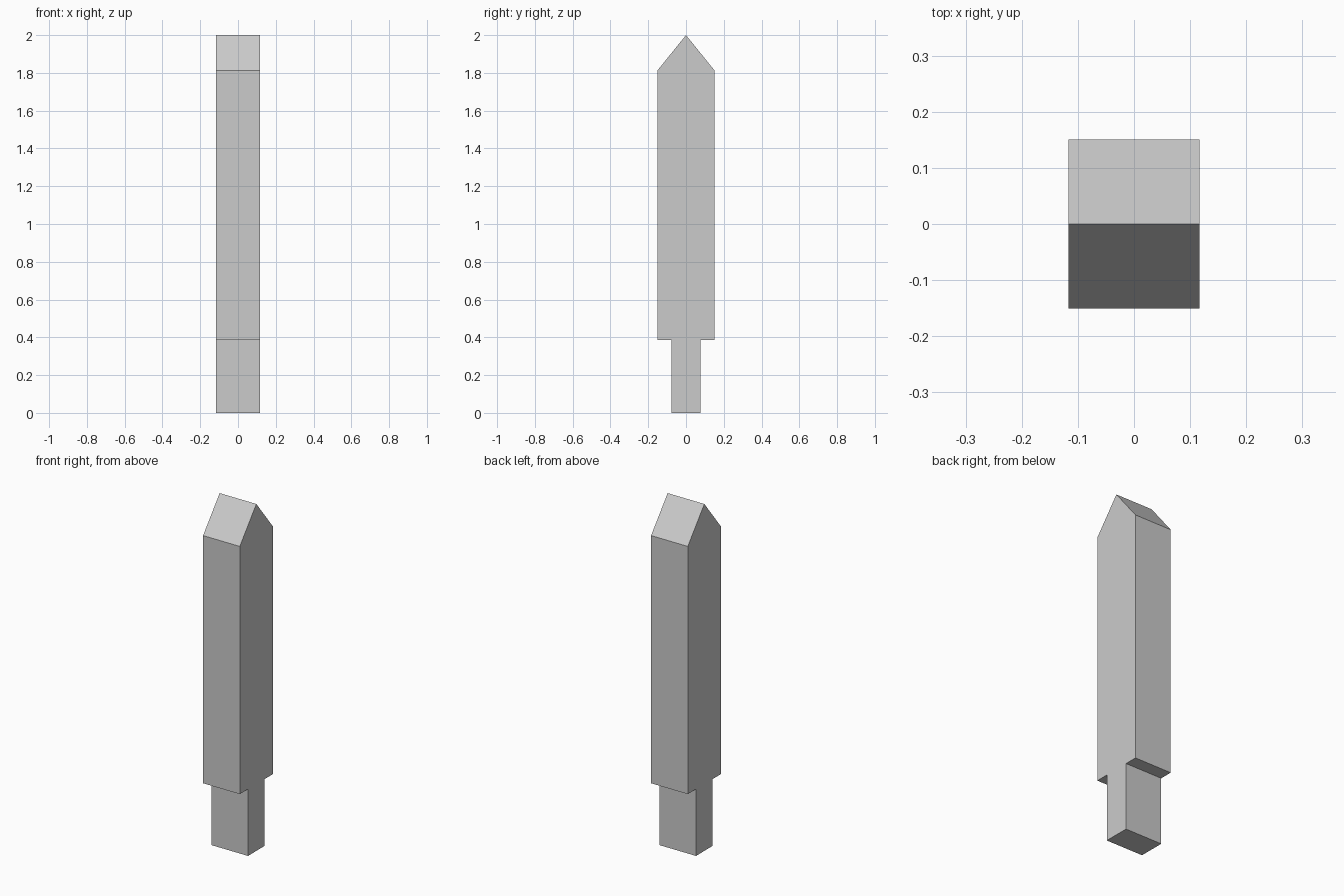
import bpy, bmesh

if "Cube" in bpy.data.objects:
    bpy.data.objects.remove(bpy.data.objects["Cube"])

WIDTH = 0.234  # thickness along x

# Right half of the stake outline (y, z), from foot to tip
half = [(0.076, 0.0), (0.076, 0.385), (0.151, 0.385), (0.151, 1.813)]
outline = half + [(0.0, 2.0)] + [(-y, z) for y, z in reversed(half)]

# Pointed post with a narrow tang, extruded from the outline
bm = bmesh.new()
face = bm.faces.new([bm.verts.new((-WIDTH / 2, y, z)) for y, z in outline])
result = bmesh.ops.extrude_face_region(bm, geom=[face])
moved = [g for g in result["geom"] if isinstance(g, bmesh.types.BMVert)]
bmesh.ops.translate(bm, verts=moved, vec=(WIDTH, 0, 0))
bmesh.ops.recalc_face_normals(bm, faces=bm.faces)

mesh = bpy.data.meshes.new("pointed_post")
bm.to_mesh(mesh)
bm.free()
post = bpy.data.objects.new("pointed_post", mesh)
bpy.context.collection.objects.link(post)
